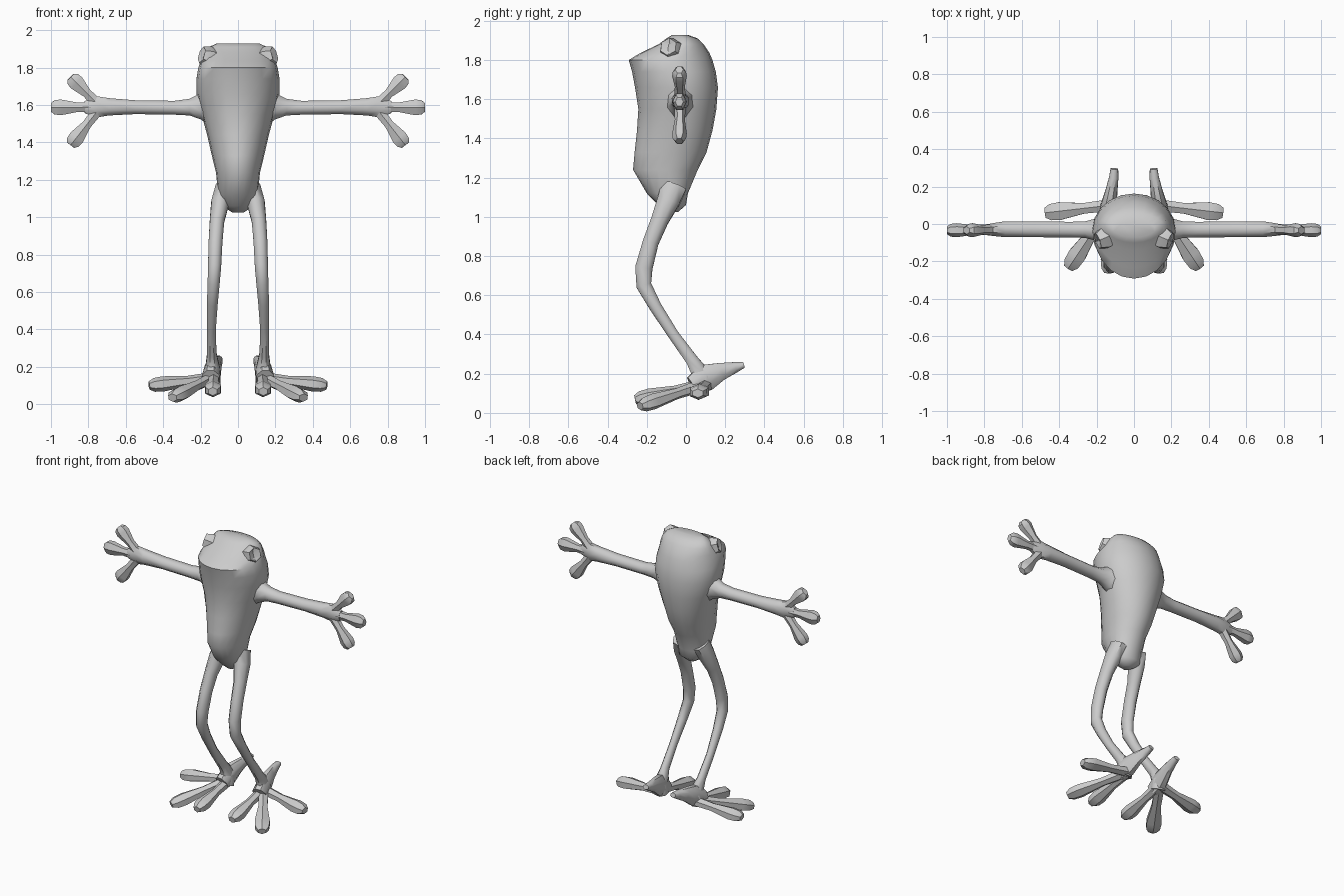
import bpy, bmesh, math
from mathutils import Vector


def skin(name, rings, angle, mirror):
    # Loft a list of equal-length vertex rings into one capped mesh
    bm = bmesh.new()
    loops = [[bm.verts.new(p) for p in r] for r in rings]
    n = len(loops[0])
    for a, b in zip(loops, loops[1:]):
        for i in range(n):
            j = (i + 1) % n
            bm.faces.new((a[i], a[j], b[j], b[i]))
    bm.faces.new(loops[0][::-1])
    bm.faces.new(loops[-1])
    bmesh.ops.recalc_face_normals(bm, faces=bm.faces)
    me = bpy.data.meshes.new(name)
    bm.to_mesh(me)
    bm.free()
    ob = bpy.data.objects.new(name, me)
    bpy.context.collection.objects.link(ob)
    bpy.context.view_layer.objects.active = ob
    ob.select_set(True)
    bpy.ops.object.shade_smooth_by_angle(angle=math.radians(angle))
    ob.select_set(False)
    if mirror:
        ob.modifiers.new("Mirror", 'MIRROR')
    return ob


def tube(name, pts, up, sides=8, angle=50):
    # pts: (x, y, z, sideways radius, radius along up)
    pos = [Vector(p[:3]) for p in pts]
    rings = []
    for k, p in enumerate(pts):
        t = (pos[min(k + 1, len(pos) - 1)] - pos[max(k - 1, 0)]).normalized()
        s = t.cross(Vector(up)).normalized()
        u = s.cross(t)
        rings.append([pos[k] + s * p[3] * math.cos(a) + u * p[4] * math.sin(a)
                      for a in (math.tau * (i + .5) / sides for i in range(sides))])
    return skin(name, rings, angle, True)


def digit(name, start, end, width, thick, up):
    # Narrow stem swelling to a blunt pad near the tip
    a, b = Vector(start), Vector(end)
    prof = [(0, .75, .9), (.4, .65, .75), (.78, 1.1, 1.1), (.92, 1, 1), (1, .6, .6)]
    tube(name, [(*a.lerp(b, f), width * w, thick * h) for f, w, h in prof], up, 6, 35)


# Body and head: z, half width, front y, back y
levels = [(1.025, .03, -.10, -.04), (1.06, .085, -.14, .0), (1.12, .105, -.20, .01),
          (1.24, .118, -.27, .06), (1.33, .14, -.262, .105), (1.44, .165, -.25, .135),
          (1.55, .195, -.243, .155), (1.66, .222, -.26, .163), (1.74, .222, -.275, .152),
          (1.80, .212, -.292, .135), (1.835, .20, -.235, .12), (1.88, .18, -.14, .09),
          (1.91, .155, -.10, .06), (1.928, .115, -.07, .01)]
body = []
for z, w, f, b in levels:
    c = f + (b - f) * .55
    ring = []
    for i in range(20):
        a = math.tau * i / 20
        s = math.sin(a)
        ring.append((w * math.cos(a), c + (b - c if s > 0 else c - f) * s, z))
    body.append(ring)
skin("body", body, 50, False)

# Eyes: faceted bulges with sunken faces
tube("eye", [(.11, -.05, 1.83, .065, .06), (.165, -.08, 1.858, .062, .06),
             (.195, -.09, 1.868, .046, .046), (.178, -.085, 1.862, .025, .025)],
     (0, 0, 1), 6, 30)

# Arms
tube("arm", [(.12, -.03, 1.59, .10, .13), (.20, -.03, 1.592, .065, .075),
             (.26, -.03, 1.588, .048, .048), (.34, -.03, 1.585, .045, .04),
             (.55, -.028, 1.588, .046, .04), (.69, -.028, 1.59, .046, .05),
             (.76, -.03, 1.59, .036, .062), (.82, -.032, 1.588, .025, .035)], (0, 0, 1))
for name, base, tip in [("upper_finger", (.75, 1.605), (.895, 1.75)),
                        ("middle_finger", (.76, 1.588), (1.0, 1.587)),
                        ("lower_finger", (.75, 1.57), (.895, 1.385))]:
    digit(name, (base[0], -.03, base[1]), (tip[0], -.034, tip[1]), .044, .034, (0, 1, 0))

# Legs
tube("leg", [(.075, -.06, 1.16, .05, .07), (.095, -.09, 1.08, .052, .062),
             (.112, -.135, .98, .042, .048), (.12, -.18, .87, .04, .044),
             (.125, -.215, .74, .038, .048), (.13, -.215, .65, .035, .042),
             (.137, -.155, .54, .031, .034), (.142, -.065, .40, .025, .03),
             (.14, .03, .27, .027, .034), (.135, .09, .18, .045, .055),
             (.14, .07, .12, .05, .05)], (0, -1, 0))

# Feet: heel spur and three splayed toes
tube("heel", [(.145, .03, .14, .05, .05), (.135, .10, .18, .045, .075),
              (.12, .18, .212, .034, .048), (.108, .25, .232, .027, .03),
              (.105, .295, .245, .022, .016)], (0, 0, 1))
for name, base, tip in [("outer_toe", (.13, .10, .14), (.475, .06, .10)),
                        ("middle_toe", (.14, .08, .14), (.35, -.235, .035)),
                        ("inner_toe", (.13, .08, .14), (.135, -.26, .068))]:
    digit(name, base, tip, .05 if name != "inner_toe" else .046, .037, (0, 0, 1))
